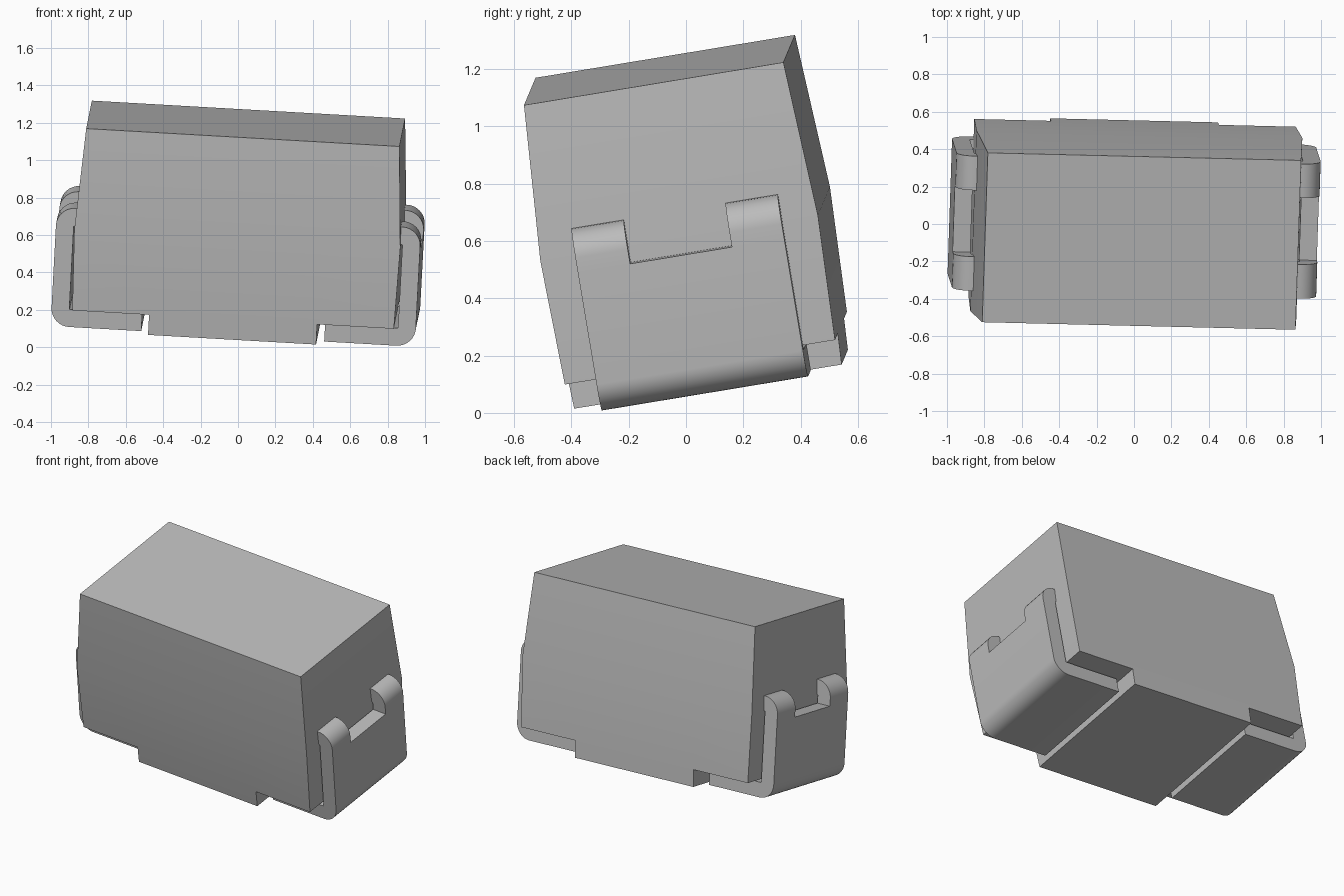
import bpy, bmesh, math
from mathutils import Matrix, Vector

cube = bpy.data.objects.get("Cube")
if cube:
    bpy.data.objects.remove(cube, do_unlink=True)

# Single grey material
grey = bpy.data.materials.new("plain grey")
grey.use_nodes = True
colour = (0.5, 0.5, 0.5, 1)
grey.diffuse_color = colour
grey.node_tree.nodes["Principled BSDF"].inputs["Base Color"].default_value = colour

# Tilted frame whose origin is the centre of the package's top face
long_axis = Vector((0.998, -0.024, -0.057)).normalized()
up_axis = long_axis.cross(Vector((0.027, 0.986, 0.163))).normalized()
depth_axis = up_axis.cross(long_axis)
tilt = Matrix((long_axis, depth_axis, up_axis)).transposed().to_4x4()
tilt.translation = (0.041, -0.0925, 1.196)


def make_object(name, bm):
    bmesh.ops.recalc_face_normals(bm, faces=bm.faces)
    mesh = bpy.data.meshes.new(name)
    bm.to_mesh(mesh)
    bm.free()
    mesh.materials.append(grey)
    obj = bpy.data.objects.new(name, mesh)
    bpy.context.collection.objects.link(obj)
    obj.matrix_world = tilt
    return obj


def smooth(obj, degrees):
    bpy.ops.object.select_all(action="DESELECT")
    obj.select_set(True)
    bpy.context.view_layer.objects.active = obj
    bpy.ops.object.shade_smooth_by_angle(angle=math.radians(degrees))


# Moulded body: rings of (half length, half depth, height) from top to bottom
bm = bmesh.new()
rings = []
for u, v, w in ((0.839, 0.459, 0), (0.873, 0.491, -0.545), (0.861, 0.478, -0.985)):
    rings.append([bm.verts.new((sx * u, sy * v, w))
                  for sx, sy in ((-1, -1), (1, -1), (1, 1), (-1, 1))])
for upper, lower in zip(rings, rings[1:]):
    for i in range(4):
        j = (i + 1) % 4
        bm.faces.new((upper[i], upper[j], lower[j], lower[i]))
bm.faces.new(rings[0])
base = bm.faces.new(rings[-1])

# Pedestal between the leads, pulled down from the middle of the underside
foot = 0.45
for x in (-foot, foot):
    edges = list(base.edges)
    bmesh.ops.bisect_plane(bm, geom=bm.verts[:] + bm.edges[:] + bm.faces[:],
                           plane_co=(x, 0, 0), plane_no=(1, 0, 0))
    base = min(bm.faces, key=lambda f: (round(f.calc_center_median().z, 3),
                                        abs(f.calc_center_median().x)))
moved = bmesh.ops.extrude_face_region(bm, geom=[base])["geom"]
bm.faces.remove(base)
for vert in moved:
    if isinstance(vert, bmesh.types.BMVert):
        vert.co.z = -1.095
        vert.co.y *= 0.99
smooth(make_object("moulded_body", bm), 15)


# Folded leads: centreline of the strip, with rounded bends at foot and top
def bend(cx, cz, radius, start, steps=8):
    return [(cx + radius * math.cos(math.radians(start + 90 * i / steps)),
             cz + radius * math.sin(math.radians(start + 90 * i / steps)))
            for i in range(steps + 1)]


notch_floor = -0.6
path = [(0.49, -1.047)] + bend(0.876, -0.995, 0.052, -90)
path += [(0.928, notch_floor)] + bend(0.876, -0.55, 0.052, 0) + [(0.8, -0.498)]
columns = (-0.365, -0.18, 0.18, 0.365)

for name, side in (("left_lead", 1), ("right_lead", -1)):
    bm = bmesh.new()
    rows = [[bm.verts.new((side * u, v, w)) for v in columns] for u, w in path]
    for a, b in zip(rows, rows[1:]):
        for i in range(3):
            # Leave the notch between the two top tabs open
            if i == 1 and a[0].co.z > notch_floor - 0.001:
                continue
            bm.faces.new((a[i], a[i + 1], b[i + 1], b[i]))
    bmesh.ops.delete(bm, geom=[v for v in bm.verts if not v.link_faces],
                     context="VERTS")
    lead = make_object(name, bm)
    thick = lead.modifiers.new("thickness", "SOLIDIFY")
    thick.thickness = 0.095
    thick.offset = 0
    thick.use_even_offset = True
    bpy.context.view_layer.objects.active = lead
    bpy.ops.object.modifier_apply(modifier=thick.name)
    smooth(lead, 30)
